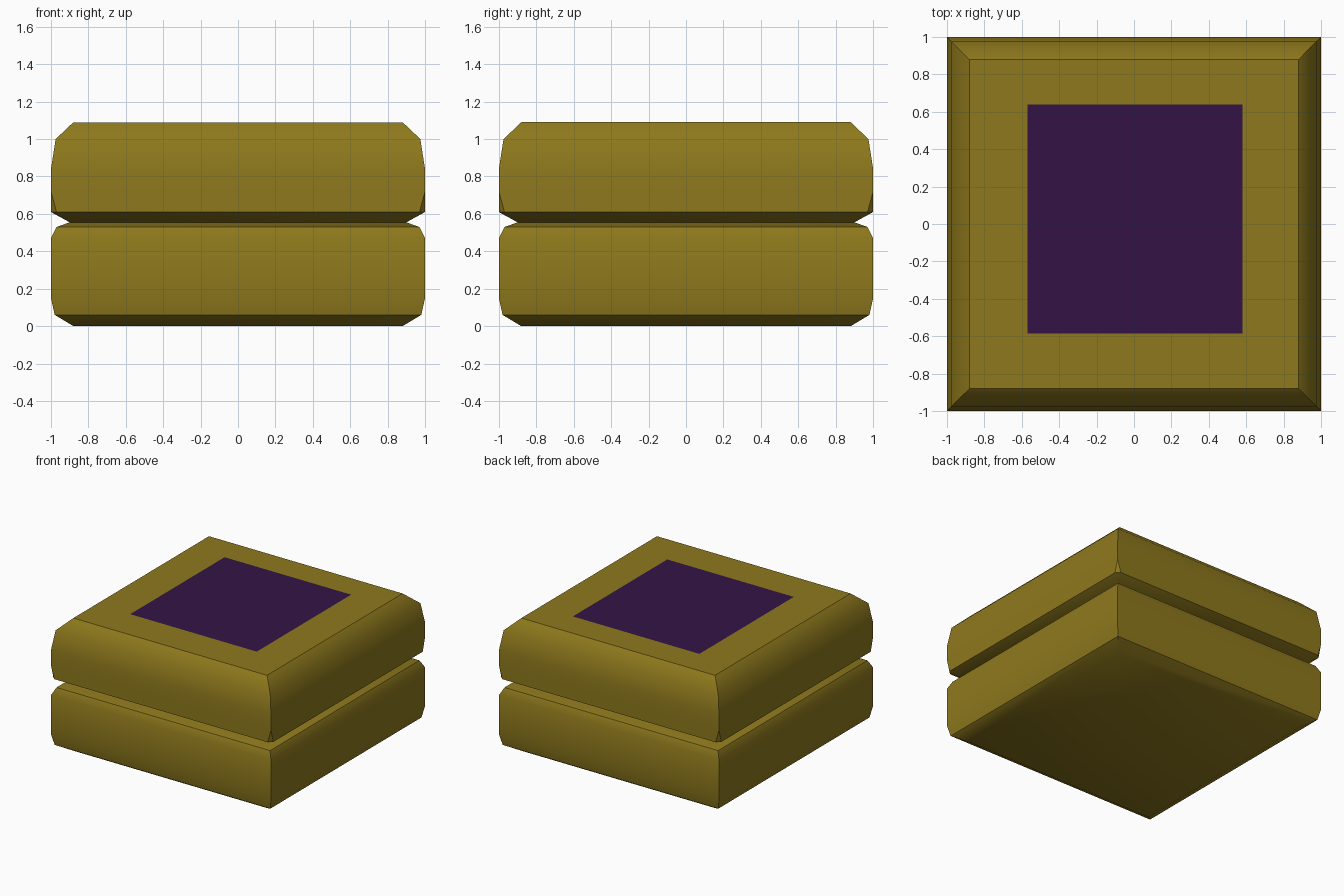
import bpy, bmesh, math

if "Cube" in bpy.data.objects:
    bpy.data.objects.remove(bpy.data.objects["Cube"])


def material(name, rgb):
    m = bpy.data.materials.new(name)
    m.diffuse_color = (*rgb, 1)
    m.use_nodes = True
    m.node_tree.nodes["Principled BSDF"].inputs["Base Color"].default_value = m.diffuse_color
    return m


gold = material("gold_fabric", (0.27, 0.19, 0.012))
purple = material("purple_fabric", (0.034, 0.007, 0.06))


def finish(name, bm, mat):
    mesh = bpy.data.meshes.new(name)
    bm.to_mesh(mesh)
    bm.free()
    mesh.materials.append(mat)
    ob = bpy.data.objects.new(name, mesh)
    bpy.context.collection.objects.link(ob)
    return ob


def cushion(name, profile):
    """Square rings (half width, height, corner cut) lofted bottom to top."""
    bm = bmesh.new()
    rings = []
    for w, z, c in profile:
        pts = []
        for i in range(4):
            a = i * math.pi / 2
            co, si = round(math.cos(a)), round(math.sin(a))
            for x, y in ((w, w - c), (w - c, w)):
                pts.append(bm.verts.new((x * co - y * si, x * si + y * co, z)))
        rings.append(pts)
    for lo, hi in zip(rings, rings[1:]):
        for i in range(8):
            j = (i + 1) % 8
            bm.faces.new((lo[i], lo[j], hi[j], hi[i]))
    bm.faces.new(rings[0][::-1])
    bm.faces.new(rings[-1])
    bmesh.ops.remove_doubles(bm, verts=bm.verts, dist=1e-5)
    bmesh.ops.recalc_face_normals(bm, faces=bm.faces)
    ob = finish(name, bm, gold)
    bpy.ops.object.select_all(action='DESELECT')
    ob.select_set(True)
    bpy.context.view_layer.objects.active = ob
    bpy.ops.object.shade_smooth_by_angle(angle=math.radians(42))
    return ob


# Two stacked cushions
cushion("lower_cushion", [(0.88, 0, 0), (0.98, 0.06, 0), (1, 0.15, 0),
                          (1, 0.47, 0), (0.97, 0.53, 0), (0.9, 0.555, 0)])
cushion("upper_cushion", [(0.9, 0.555, 0), (1, 0.61, 0.03), (1, 0.72, 0),
                          (1, 0.84, 0), (0.975, 1.0, 0), (0.88, 1.09, 0)])

# Flat coloured panel on the top
bm = bmesh.new()
bm.faces.new([bm.verts.new((x, y, 1.092)) for x, y in
              ((-0.57, -0.585), (0.58, -0.585), (0.58, 0.64), (-0.57, 0.64))])
finish("top_panel", bm, purple)
